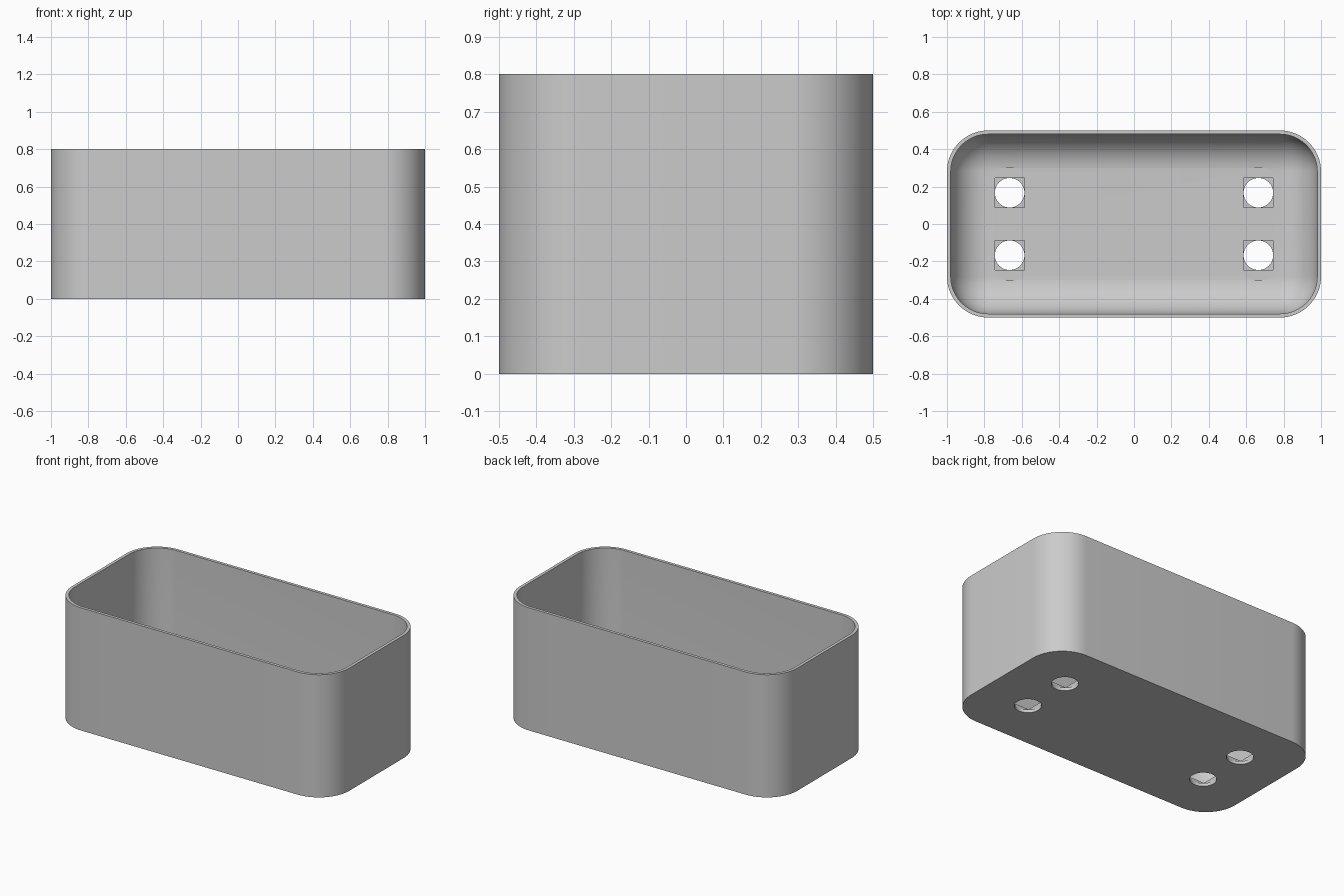
import bpy, bmesh, math

cube = bpy.data.objects.get("Cube")
if cube:
    bpy.data.objects.remove(cube, do_unlink=True)

WALL, HEIGHT, CORNER = 0.02, 0.8, 0.22
FLOOR, SQUARE_TOP, HOLE_TOP = 0.045, 0.038, 0.02
HOLE_R, BORE_R = 0.08, 0.135

grey = bpy.data.materials.new("plain grey")
grey.use_nodes = True
colour = (0.6, 0.6, 0.6, 1)
grey.diffuse_color = colour
grey.node_tree.nodes["Principled BSDF"].inputs["Base Color"].default_value = colour


def finish(bm, name):
    bmesh.ops.recalc_face_normals(bm, faces=bm.faces)
    mesh = bpy.data.meshes.new(name)
    bm.to_mesh(mesh)
    bm.free()
    mesh.materials.append(grey)
    obj = bpy.data.objects.new(name, mesh)
    bpy.context.collection.objects.link(obj)
    return obj


def rounded_rect(inset, steps=16):
    """Outline of the box, moved inwards by inset."""
    r = max(CORNER - inset, 0.0)
    cx, cy = 1 - CORNER, 0.5 - CORNER
    pts = []
    for i, (sx, sy) in enumerate(((1, 1), (-1, 1), (-1, -1), (1, -1))):
        for k in range(steps + 1):
            a = (i + k / steps) * math.pi / 2
            pts.append((sx * cx + r * math.cos(a), sy * cy + r * math.sin(a)))
    return pts


# Shell: outer wall, rim, inner wall and the rounded edge down to the floor
fillet = CORNER - WALL
levels = [(0, 0), (0, HEIGHT), (WALL, HEIGHT)]
for k in range(17):
    a = k / 16 * math.pi / 2
    levels.append((WALL + fillet * (1 - math.cos(a)),
                   FLOOR + fillet * (1 - math.sin(a))))

bm = bmesh.new()
rings = [[bm.verts.new((x, y, z)) for x, y in rounded_rect(inset)]
         for inset, z in levels]
n = len(rings[0])
for lower, upper in zip(rings, rings[1:]):
    for i in range(n):
        j = (i + 1) % n
        bm.faces.new((lower[i], lower[j], upper[j], upper[i]))
bm.faces.new(rings[0])
bm.faces.new(rings[-1])
bmesh.ops.remove_doubles(bm, verts=bm.verts, dist=1e-5)
box = finish(bm, "planter_box")


def cut(outline, z0, z1, name):
    """Cut the same prism at each of the four drain positions."""
    bm = bmesh.new()
    for cx in (-0.665, 0.665):
        for cy in (-0.167, 0.167):
            face = bm.faces.new([bm.verts.new((cx + x, cy + y, z0)) for x, y in outline])
            out = bmesh.ops.extrude_face_region(bm, geom=[face])
            top = [v for v in out["geom"] if isinstance(v, bmesh.types.BMVert)]
            bmesh.ops.translate(bm, verts=top, vec=(0, 0, z1 - z0))
    cutter = finish(bm, name)
    cutter.hide_render = True
    mod = box.modifiers.new(name, "BOOLEAN")
    mod.operation, mod.solver, mod.object = "DIFFERENCE", "EXACT", cutter
    bpy.context.view_layer.objects.active = box
    bpy.ops.object.modifier_apply(modifier=name)
    bpy.data.objects.remove(cutter, do_unlink=True)


# Drain holes: round hole, square step, then a slot with curved ends
half = math.asin(HOLE_R / BORE_R)
slot = []
for middle in (math.pi / 2, -math.pi / 2):
    for k in range(13):
        a = middle - half + 2 * half * k / 12
        slot.append((BORE_R * math.cos(a), BORE_R * math.sin(a)))
s = HOLE_R - 0.0005
square = [(s, s), (-s, s), (-s, -s), (s, -s)]
r = HOLE_R - 0.001
circle = [(r * math.cos(k * math.pi / 24), r * math.sin(k * math.pi / 24))
          for k in range(48)]
cut(slot, SQUARE_TOP, 0.1, "drain_slot")
cut(square, HOLE_TOP, 0.1, "drain_square")
cut(circle, -0.1, 0.1, "drain_hole")

# Smooth the curves and keep the rim and base edges crisp
bpy.ops.object.select_all(action="DESELECT")
box.select_set(True)
bpy.context.view_layer.objects.active = box
bpy.ops.object.shade_smooth_by_angle(angle=math.radians(30))
